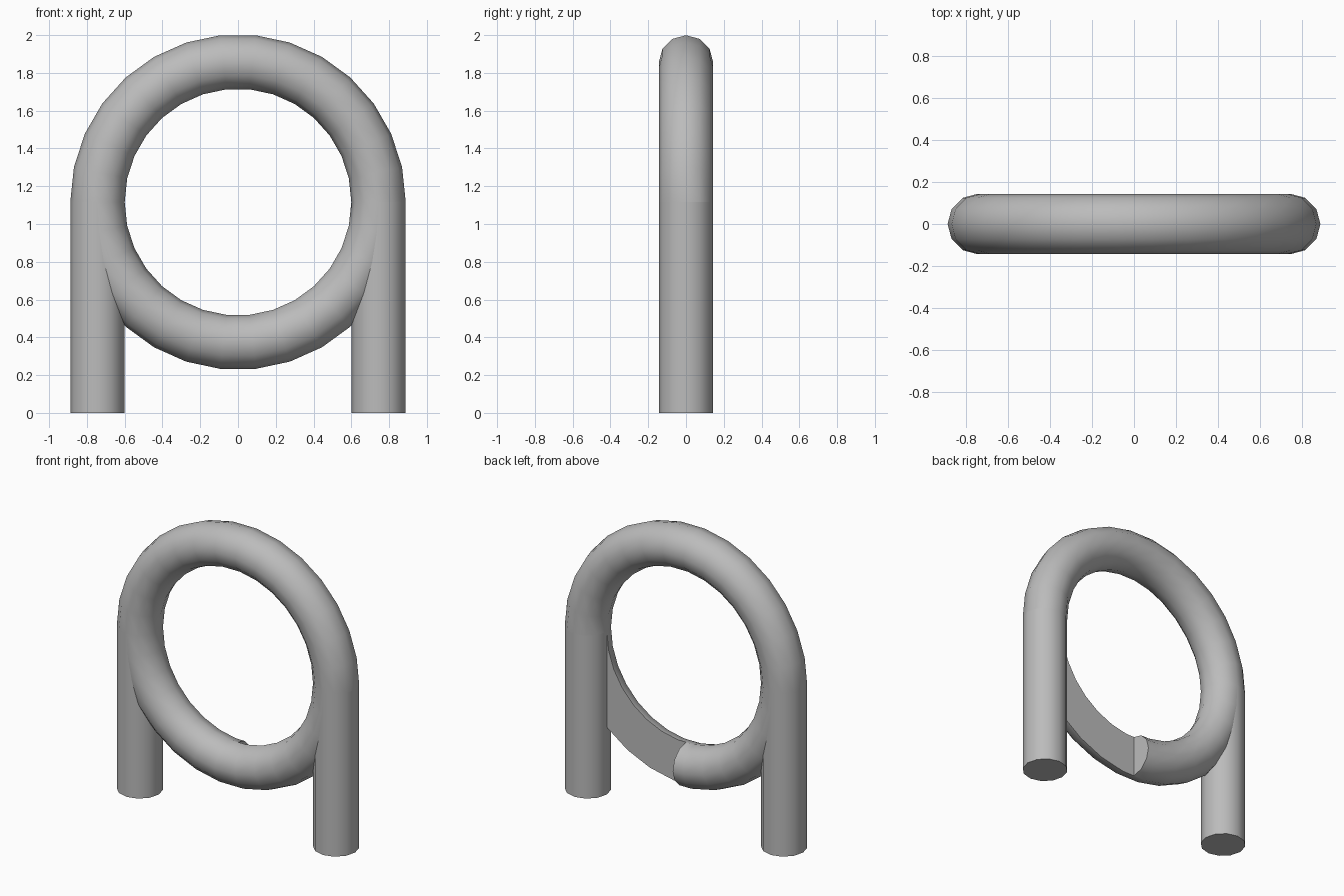
import bpy
from math import pi, radians

cube = bpy.data.objects.get("Cube")
if cube:
    bpy.data.objects.remove(cube, do_unlink=True)

RING_R, TUBE_R, CENTRE_Z = 0.744, 0.144, 1.116

# One plain grey for everything
grey = bpy.data.materials.new("plain_grey")
grey.use_nodes = True
colour = (0.5, 0.5, 0.5, 1)
grey.diffuse_color = colour
grey.node_tree.nodes["Principled BSDF"].inputs["Base Color"].default_value = colour


def finish(name):
    """Name, colour and smooth the active object."""
    obj = bpy.context.object
    obj.name = name
    obj.data.materials.clear()
    obj.data.materials.append(grey)
    bpy.ops.object.transform_apply(location=True, rotation=True, scale=True)
    bpy.ops.object.shade_smooth_by_angle(angle=radians(40))
    return obj


# Upright ring
bpy.ops.mesh.primitive_torus_add(
    major_segments=30, minor_segments=12, major_radius=RING_R,
    minor_radius=TUBE_R, location=(0, 0, CENTRE_Z), rotation=(pi / 2, 0, 0))
ring = finish("ring")

# The lower left quarter of the ring has its back half sliced away
bpy.ops.mesh.primitive_cube_add(size=1, location=(0.5, 0.5, CENTRE_Z - 0.5))
cutter = bpy.context.object
cutter.name = "ring_cutter"
cutter.data.materials.append(grey)
cutter.hide_render = True
cut = ring.modifiers.new("slice", "BOOLEAN")
cut.operation, cut.solver, cut.object = "DIFFERENCE", "EXACT", cutter
bpy.ops.object.select_all(action="DESELECT")
ring.select_set(True)
bpy.context.view_layer.objects.active = ring
bpy.ops.object.modifier_apply(modifier=cut.name)
bpy.data.objects.remove(cutter, do_unlink=True)
finish("ring")

# Straight legs that run up into the sides of the ring
for side, name in ((1, "left_leg"), (-1, "right_leg")):
    bpy.ops.mesh.primitive_cylinder_add(
        vertices=12, radius=TUBE_R, depth=CENTRE_Z,
        location=(side * RING_R, 0, CENTRE_Z / 2))
    finish(name)
